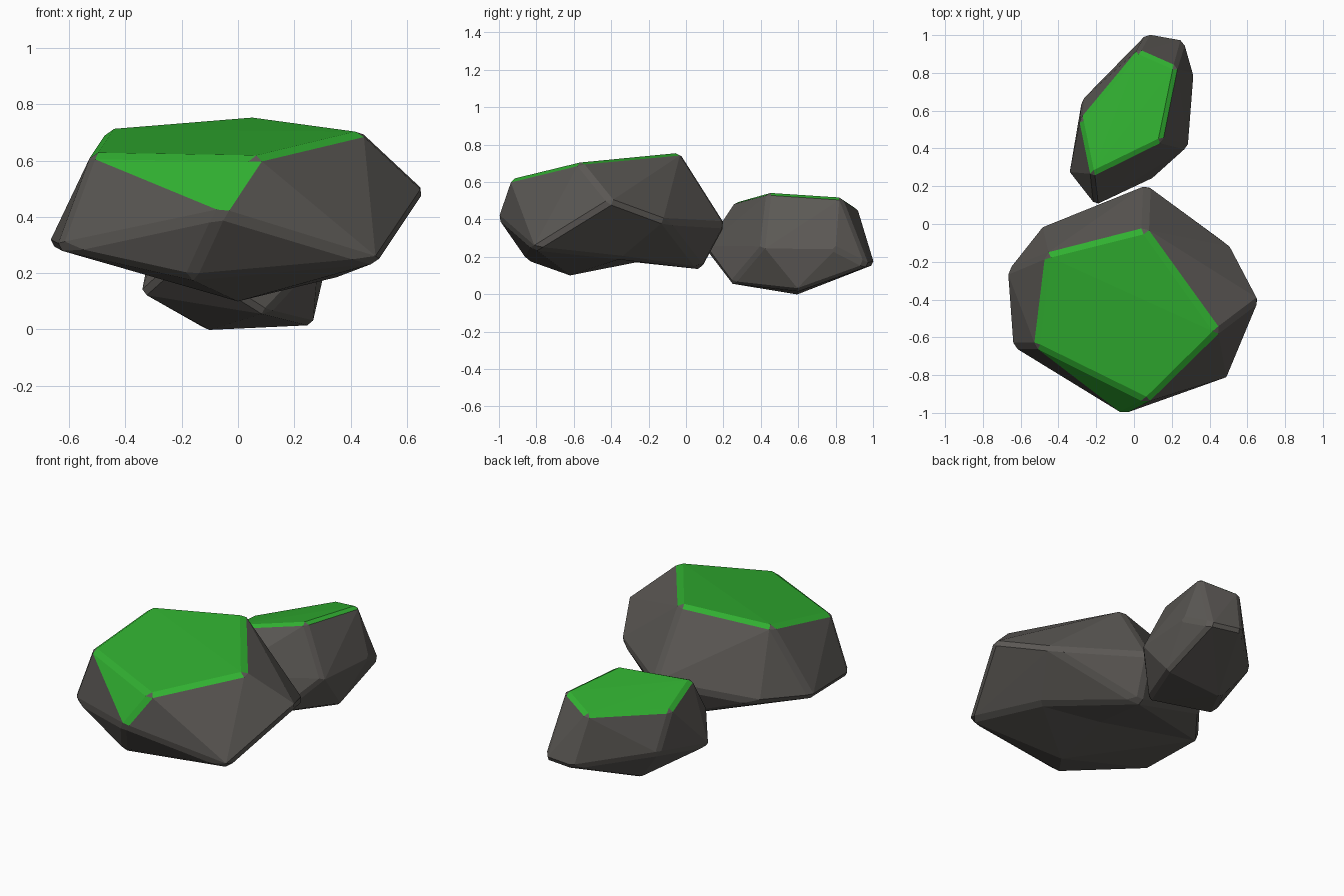
import bpy, bmesh, math
from mathutils import Vector

if "Cube" in bpy.data.objects:
    bpy.data.objects.remove(bpy.data.objects["Cube"])


def material(name, colour):
    m = bpy.data.materials.new(name)
    m.diffuse_color = colour
    m.use_nodes = True
    m.node_tree.nodes["Principled BSDF"].inputs["Base Color"].default_value = m.diffuse_color
    return m


stone = material("stone", (0.105, 0.098, 0.09, 1))
moss = material("moss", (0.03, 0.43, 0.03, 1))


def rock(name, top, sides, bevel, dent=None):
    """Faceted boulder: hull of a few corners, chamfered, mossy on the top corners."""
    bm = bmesh.new()
    for p in top + sides:
        bm.verts.new(p)
    res = bmesh.ops.convex_hull(bm, input=bm.verts[:])
    loose = [v for v in bm.verts if not v.link_faces]
    bmesh.ops.delete(bm, geom=loose, context='VERTS')

    # shallow hollow in the underside
    if dent:
        a, b, depth = dent
        for e in bm.edges[:]:
            ends = [v.co for v in e.verts]
            if all(min((c - Vector(p)).length for c in ends) < 0.01 for p in (a, b)):
                _, v = bmesh.utils.edge_split(e, e.verts[0], 0.5)
                v.co.z += depth
                break
        bmesh.ops.triangulate(bm, faces=[f for f in bm.faces if len(f.verts) > 3])
    bmesh.ops.recalc_face_normals(bm, faces=bm.faces[:])

    # moss covers the faces spanned by top corners only
    tops = [Vector(p) for p in top]
    for f in bm.faces:
        if all(min((v.co - t).length for t in tops) < 0.01 for v in f.verts):
            f.material_index = 1
    core = [(f.normal.copy(), f.calc_center_median()) for f in bm.faces if f.material_index]

    # chamfer the sharper edges
    sharp = [e for e in bm.edges if e.calc_face_angle(0) > math.radians(28)]
    bmesh.ops.bevel(bm, geom=sharp, offset=bevel, offset_type='OFFSET', segments=1,
                    profile=0.5, affect='EDGES', material=0, clamp_overlap=True)
    bm.normal_update()

    # let the moss spill over its chamfered rim
    for f in bm.faces:
        f.material_index = int(any(f.normal.dot(n) > 0.999 and
                                   abs((f.calc_center_median() - c).dot(n)) < 0.005
                                   for n, c in core))
    green = [f for f in bm.faces if f.material_index]
    for g in green:
        for e in g.edges:
            for f in e.link_faces:
                short = sorted(k.calc_length() for k in f.edges)[0]
                if short < bevel * 2.5:
                    f.material_index = 1

    me = bpy.data.meshes.new(name)
    bm.to_mesh(me)
    bm.free()
    me.materials.append(stone)
    me.materials.append(moss)
    ob = bpy.data.objects.new(name, me)
    bpy.context.collection.objects.link(ob)
    return ob


# large front boulder
rock("large_rock",
     [(-.46, -.16, .715), (.06, -.03, .757), (.445, -.57, .705),
      (.07, -.94, .615), (-.52, -.65, .625), (-.065, -1.01, .41)],
     [(.07, .215, .37), (.52, -.115, .39), (.67, -.40, .495), (.50, -.815, .24),
      (-.645, -.65, .285), (-.675, -.25, .30), (-.485, -.01, .31),
      (-.17, -.85, .18), (0, -.62, .10), (.03, .085, .13), (.37, -.35, .19)],
     0.022, ((0, -.62, .10), (.03, .085, .13), 0.055))

# small rear boulder
rock("small_rock",
     [(-.225, .26, .495), (-.285, .55, .43), (.02, .92, .46),
      (.225, .83, .52), (.145, .44, .545)],
     [(-.345, .27, .125), (-.205, .095, .25), (.10, .24, .055), (.285, .405, .25),
      (.315, .80, .24), (.265, .975, .15), (.07, 1.01, .16), (-.275, .66, .20),
      (-.12, .60, -.003), (.265, .60, .015)],
     0.018)
